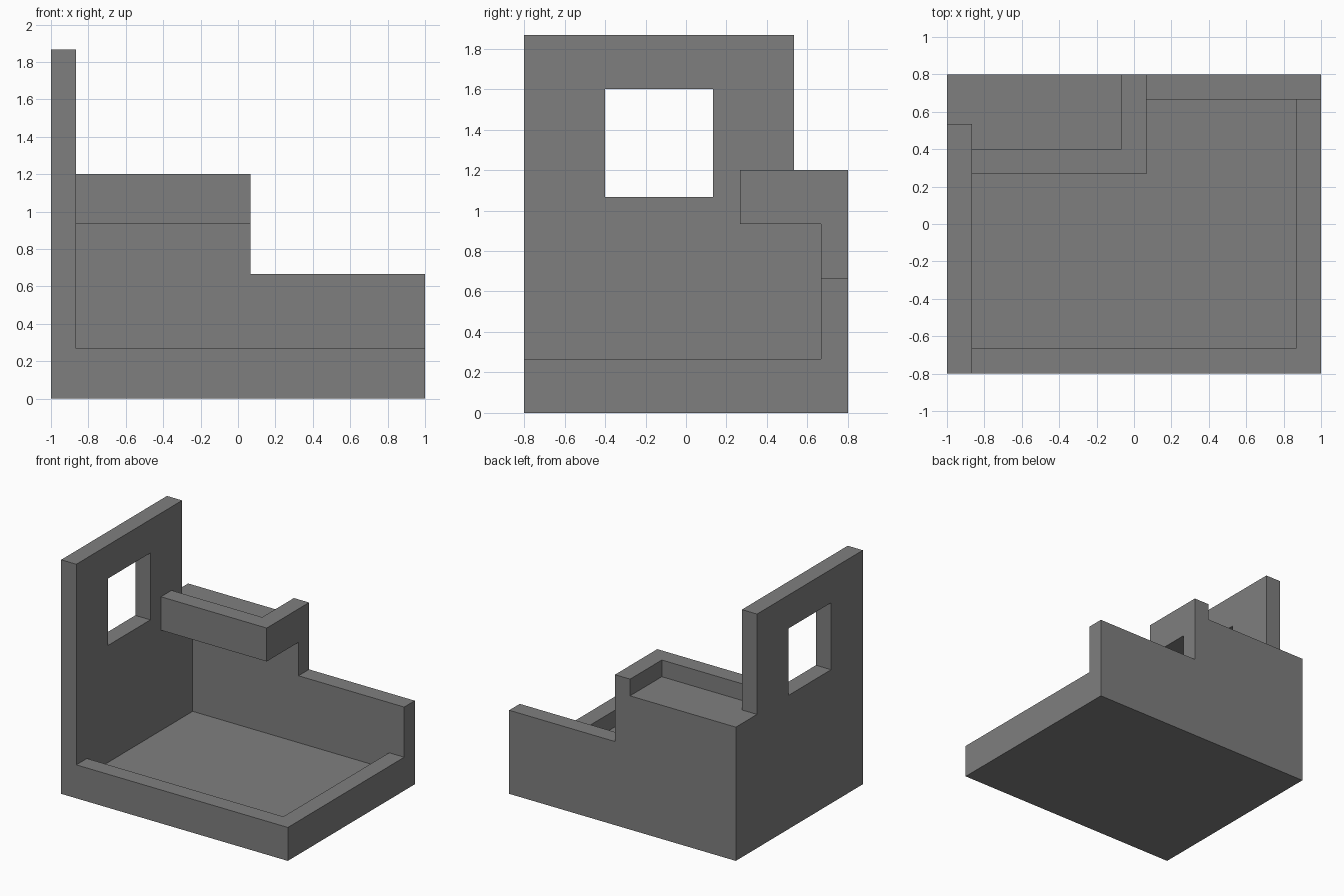
import bpy, bmesh, math
from mathutils import Vector

cube = bpy.data.objects.get("Cube")
if cube:
    bpy.data.objects.remove(cube, do_unlink=True)

U = 2 / 15  # building module: one wall thickness

grey = bpy.data.materials.new("plain grey")
grey.use_nodes = True
COLOUR = (0.212, 0.212, 0.212, 1)
grey.diffuse_color = COLOUR
grey.node_tree.nodes["Principled BSDF"].inputs["Base Color"].default_value = COLOUR


def prism(name, profile, axis, start, end):
    """Extrude a profile, given in modules, along the x or y axis."""
    def place(a, b, c):
        x, y, z = (c, a, b) if axis == "x" else (a, c, b)
        return Vector((x - 7.5, y - 6, z)) * U
    bm = bmesh.new()
    face = bm.faces.new([bm.verts.new(place(a, b, start)) for a, b in profile])
    new = bmesh.ops.extrude_face_region(bm, geom=[face])["geom"]
    offset = place(0, 0, end) - place(0, 0, start)
    bmesh.ops.translate(bm, vec=offset, verts=[g for g in new if isinstance(g, bmesh.types.BMVert)])
    bmesh.ops.recalc_face_normals(bm, faces=bm.faces)
    mesh = bpy.data.meshes.new(name)
    bm.to_mesh(mesh)
    bm.free()
    mesh.materials.append(grey)
    obj = bpy.data.objects.new(name, mesh)
    bpy.context.collection.objects.link(obj)
    return obj


def box(name, x, y, z):
    profile = [(x[0], z[0]), (x[1], z[0]), (x[1], z[1]), (x[0], z[1])]
    return prism(name, profile, "y", *y)


def combine(target, other, operation):
    """Join or carve one part, then drop the helper."""
    other.hide_render = True
    mod = target.modifiers.new(operation.lower(), "BOOLEAN")
    mod.operation, mod.solver, mod.object = operation, "EXACT", other
    bpy.context.view_layer.objects.active = target
    bpy.ops.object.modifier_apply(modifier=mod.name)
    bpy.data.objects.remove(other, do_unlink=True)


# Base slab with raised rim
room = box("open_room", (0, 15), (0, 12), (0, 2))

# Tall side wall, stepped down behind to the balcony floor
combine(room, prism("side_wall", [(0, 0), (12, 0), (12, 8), (10, 8), (10, 14), (0, 14)],
                    "x", 0, 1), "UNION")

# Stepped back wall
combine(room, prism("back_wall", [(0, 0), (15, 0), (15, 5), (8, 5), (8, 8), (0, 8)],
                    "y", 11, 12), "UNION")

# Balcony block projecting into the room
combine(room, box("balcony", (1, 8), (8, 12), (7, 9)), "UNION")

# Carved openings: sunken floor, balcony tray, window
combine(room, box("floor_recess", (1, 14), (1, 11), (1, 3)), "DIFFERENCE")
combine(room, box("balcony_recess", (1, 7), (9, 13), (8, 10)), "DIFFERENCE")
combine(room, box("window_cutter", (-1, 2), (3, 7), (8, 12)), "DIFFERENCE")

# Tidy coplanar faces and keep flat shading
bm = bmesh.new()
bm.from_mesh(room.data)
bmesh.ops.remove_doubles(bm, verts=bm.verts, dist=1e-4)
bmesh.ops.dissolve_limit(bm, angle_limit=math.radians(1), verts=bm.verts, edges=bm.edges)
bmesh.ops.recalc_face_normals(bm, faces=bm.faces)
for face in bm.faces:
    face.smooth = False
    face.material_index = 0
bm.to_mesh(room.data)
bm.free()
